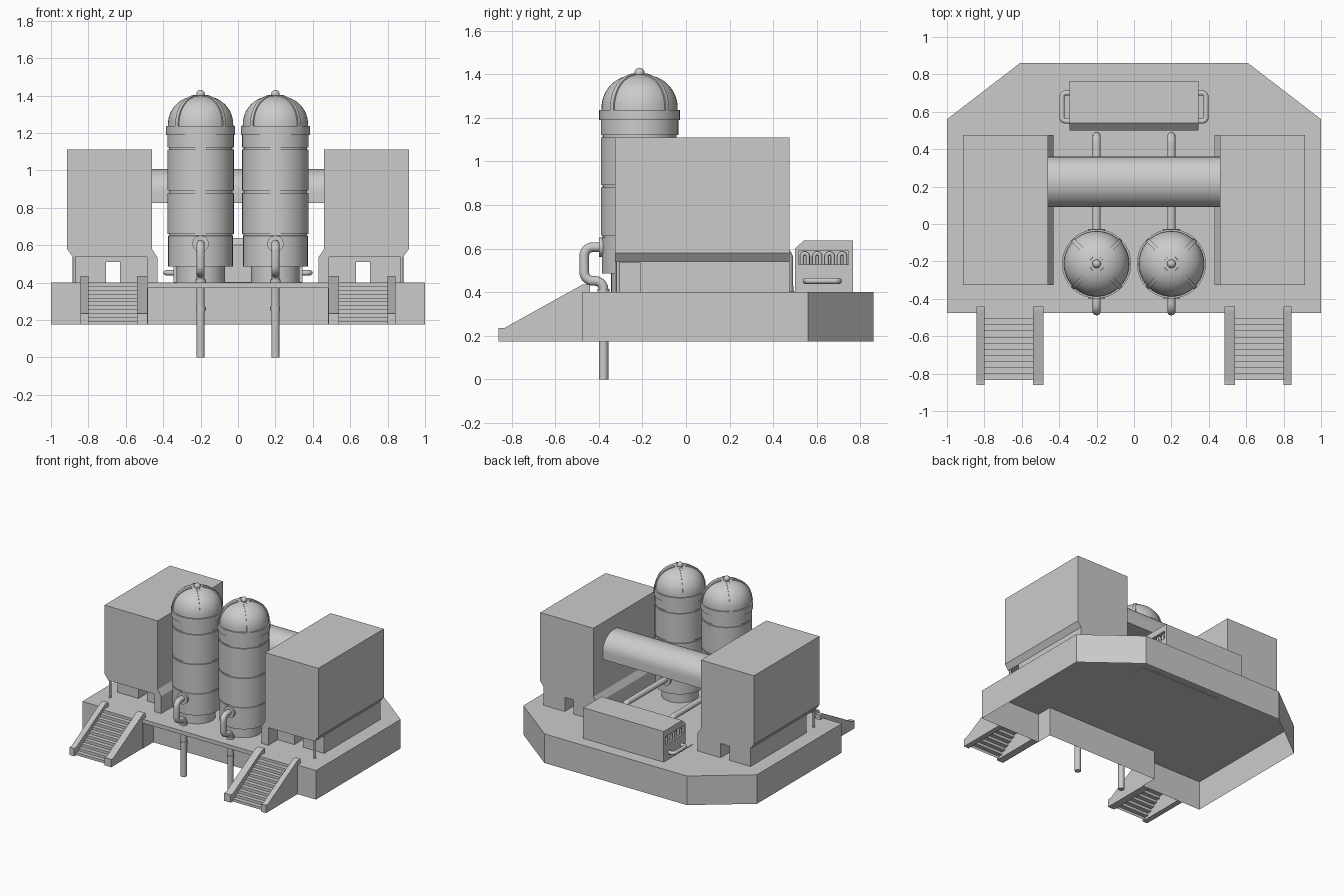
import bpy, bmesh, math
from mathutils import Vector

if "Cube" in bpy.data.objects:
    bpy.data.objects.remove(bpy.data.objects["Cube"])

XY = lambda u, v, t: (u, v, t)      # outline in plan, extruded up
XZ = lambda u, v, t: (u, t, v)      # outline from the front, extruded in depth
YZ = lambda u, v, t: (t, u, v)      # outline from the side, extruded across


def finish(name, bm):
    bmesh.ops.recalc_face_normals(bm, faces=bm.faces)
    me = bpy.data.meshes.new(name)
    bm.to_mesh(me)
    bm.free()
    ob = bpy.data.objects.new(name, me)
    bpy.context.collection.objects.link(ob)
    return ob


def prism(name, pts, plane, lo, hi, closed=True, caps=(True, True)):
    bm = bmesh.new()
    a = [bm.verts.new(plane(u, v, lo)) for u, v in pts]
    b = [bm.verts.new(plane(u, v, hi)) for u, v in pts]
    n = len(pts)
    for i in range(n if closed else n - 1):
        j = (i + 1) % n
        bm.faces.new((a[i], a[j], b[j], b[i]))
    if caps[0]:
        bm.faces.new(a[::-1])
    if caps[1]:
        bm.faces.new(b)
    return finish(name, bm)


def box(name, x0, x1, y0, y1, z0, z1):
    x0, x1 = sorted((x0, x1))
    return prism(name, [(x0, y0), (x1, y0), (x1, y1), (x0, y1)], XY, z0, z1)


def cut(ob, cutter):
    cutter.hide_render = True
    mod = ob.modifiers.new("cut", 'BOOLEAN')
    mod.operation, mod.solver, mod.object = 'DIFFERENCE', 'EXACT', cutter
    bpy.context.view_layer.objects.active = ob
    bpy.ops.object.modifier_apply(modifier=mod.name)
    bpy.data.objects.remove(cutter)


def lathe(name, prof, cx, cy, n=40):
    bm = bmesh.new()
    rings = [[bm.verts.new((cx + r * math.cos(2 * math.pi * k / n),
                            cy + r * math.sin(2 * math.pi * k / n), z)) for k in range(n)]
             for r, z in prof]
    for p, q in zip(rings, rings[1:]):
        for k in range(n):
            m = (k + 1) % n
            bm.faces.new((p[k], p[m], q[m], q[k]))
    bm.faces.new(rings[0])
    bm.faces.new(rings[-1])
    return finish(name, bm)


def tube(name, pts, r, fillet=0.04):
    # polyline with rounded corners, swept by a circle
    pts = [Vector(p) for p in pts]
    path = [pts[0]]
    for a, b, c in zip(pts, pts[1:], pts[2:]):
        p, q = b + (a - b).normalized() * fillet, b + (c - b).normalized() * fillet
        o = p + q - b
        for i in range(7):
            t = i / 6 * math.pi / 2
            path.append(o + (p - o) * math.cos(t) + (q - o) * math.sin(t))
    path.append(pts[-1])
    cu = bpy.data.curves.new(name, 'CURVE')
    cu.dimensions = '3D'
    cu.bevel_depth, cu.bevel_resolution, cu.use_fill_caps = r, 4, True
    sp = cu.splines.new('POLY')
    sp.points.add(len(path) - 1)
    for s, p in zip(sp.points, path):
        s.co = (*p, 1)
    ob = bpy.data.objects.new(name, cu)
    bpy.context.collection.objects.link(ob)
    bpy.ops.object.select_all(action='DESELECT')
    ob.select_set(True)
    bpy.context.view_layer.objects.active = ob
    bpy.ops.object.convert(target='MESH')


# Platform: open underneath, front wall set back below a thin ledge
half = [(0.48, -0.35), (0.48, -0.475), (1, -0.475), (1, 0.56), (0.61, 0.86)]
prism("platform", half + [(-x, y) for x, y in reversed(half)], XY, 0.175, 0.40, caps=(False, True))
box("platform_ledge", -0.48, 0.48, -0.475, -0.35, 0.37, 0.40)

for s, side in ((-1, "left"), (1, "right")):
    # Stairs with sloping side rails
    steps = []
    for i in range(11):
        y, z = -0.835 + i * 0.36 / 11, 0.175 + i * 0.225 / 11
        steps += [(y, z), (y, z + 0.225 / 11)]
    steps.append((-0.475, 0.40))
    prism(side + "_stair_treads", steps, YZ, s * 0.54, s * 0.80, closed=False, caps=(False, False))
    rail = [(-0.86, 0.175), (-0.86, 0.235), (-0.835, 0.235), (-0.475, 0.435),
            (-0.44, 0.435), (-0.44, 0.40), (-0.475, 0.40), (-0.475, 0.175)]
    prism(side + "_stair_inner_rail", rail, YZ, s * 0.483, s * 0.54)
    prism(side + "_stair_outer_rail", rail, YZ, s * 0.80, s * 0.842)

    # Tall side building with a porch and a passage through the bottom
    prof = [(0.915, 1.11), (0.46, 1.11), (0.46, 0.58), (0.43, 0.535),
            (0.43, 0.40), (0.885, 0.40), (0.885, 0.54), (0.915, 0.58)]
    b = prism(side + "_building", [(s * x, z) for x, z in prof], XZ, -0.325, 0.475)
    cut(b, box("porch_cutter", s * 0.487, s * 0.95, -0.40, -0.21, 0.30, 0.537))
    cut(b, box("passage_cutter", s * 0.63, s * 0.705, -0.45, 0.60, 0.30, 0.51))
    lathe(side + "_porch_post", [(0.008, 0.40), (0.008, 0.54)], s * 0.876, -0.312, 12)

    # Storage tank: stepped body with grooves, collar and dome
    cx, cy = s * 0.2, -0.213
    prof = [(0.13, 0.40), (0.13, 0.485), (0.173, 0.485), (0.173, 0.65)]
    for z0, z1 in ((0.66, 0.88), (0.892, 1.11), (1.122, 1.19)):
        prof += [(0.17, z0 - 0.008), (0.17, z0), (0.178, z0), (0.178, z1), (0.17, z1)]
    prof += [(0.185, 1.19), (0.185, 1.237), (0.175, 1.237)]
    dome = [(0.175 * math.cos(t) ** 0.9, 1.24 + 0.16 * math.sin(t) ** 0.95)
            for t in [math.radians(7.2 * i) for i in range(1, 13)]]
    lathe(side + "_tank", prof + dome, cx, cy)
    bpy.ops.mesh.primitive_uv_sphere_add(segments=16, ring_count=10, radius=0.023,
                                         location=(cx, cy, 1.407))
    bpy.context.object.name = side + "_tank_knob"
    # Raised ribs over the dome
    bm = bmesh.new()
    for k in range(4):
        a = math.radians(45 + 90 * k)
        d, w = Vector((math.cos(a), math.sin(a), 0)), Vector((-math.sin(a), math.cos(a), 0)) * 0.011
        prev = None
        for r, z in [(0.175, 1.235)] + dome[:11]:
            c = Vector((cx, cy, z)) + d * r
            up = (d * r + Vector((0, 0, z - 1.22))).normalized() * 0.006
            ring = [bm.verts.new(c + o) for o in (w - up, w + up, -w + up, -w - up)]
            if prev:
                for i in range(4):
                    j = (i + 1) % 4
                    bm.faces.new((prev[i], prev[j], ring[j], ring[i]))
            else:
                bm.faces.new(ring)
            prev = ring
        bm.faces.new(prev)
    finish(side + "_dome_ribs", bm)

    # Pipes in front of and behind the tank, with flanges
    tube(side + "_front_pipe", [(cx, -0.36, 0.607), (cx, -0.467, 0.607), (cx, -0.467, 0.452),
                                (cx, -0.378, 0.452), (cx, -0.378, 0)], 0.022)
    tube(side + "_rear_pipe", [(cx, -0.06, 0.59), (cx, 0.47, 0.59), (cx, 0.47, 0.40)], 0.022)
    for nm, y0, y1, z in (("front", -0.398, -0.37, 0.607), ("rear", -0.05, -0.028, 0.59)):
        tube(side + "_" + nm + "_flange", [(cx, y0, z), (cx, y1, z)], 0.045)
    lathe(side + "_pipe_collar", [(0.028, 0.40), (0.028, 0.415)], cx, -0.378, 20)
    lathe(side + "_pipe_joint", [(0.025, 0.25), (0.025, 0.27)], cx, -0.378, 20)

# Arched duct bridging the two buildings
arch = [(0.09, 0.825), (0.36, 0.825)]
arch += [(0.225 + 0.135 * math.cos(t), 0.885 + 0.122 * math.sin(t))
         for t in [math.pi * i / 20 for i in range(21)]]
prism("bridge_duct", arch, YZ, -0.465, 0.465)

# Rear machine housing with end recesses, coils and handles
housing = prism("machine_housing", [(0.50, 0.40), (0.765, 0.40), (0.765, 0.637), (0.54, 0.637), (0.50, 0.60)],
                YZ, -0.345, 0.345)
box("machine_pad", -0.345, 0.345, 0.415, 0.51, 0.395, 0.404)
for s, side in ((-1, "left"), (1, "right")):
    cut(housing, box("recess_cutter", s * 0.305, s * 0.40, 0.515, 0.745, 0.527, 0.590))
    for i in range(4):
        y = 0.545 + i * 0.057
        tube(f"{side}_coil_{i + 1}", [(s * 0.325, y - 0.014, 0.525), (s * 0.325, y - 0.014, 0.578),
                                      (s * 0.325, y + 0.014, 0.578), (s * 0.325, y + 0.014, 0.525)], 0.009, 0.0139)
    tube(side + "_handle", [(s * 0.34, 0.55, 0.452), (s * 0.385, 0.55, 0.452),
                            (s * 0.385, 0.70, 0.452), (s * 0.34, 0.70, 0.452)], 0.014, 0.02)

# Smooth round parts, keep hard edges
bpy.ops.object.select_all(action='SELECT')
bpy.context.view_layer.objects.active = housing
bpy.ops.object.shade_smooth_by_angle(angle=math.radians(32))
